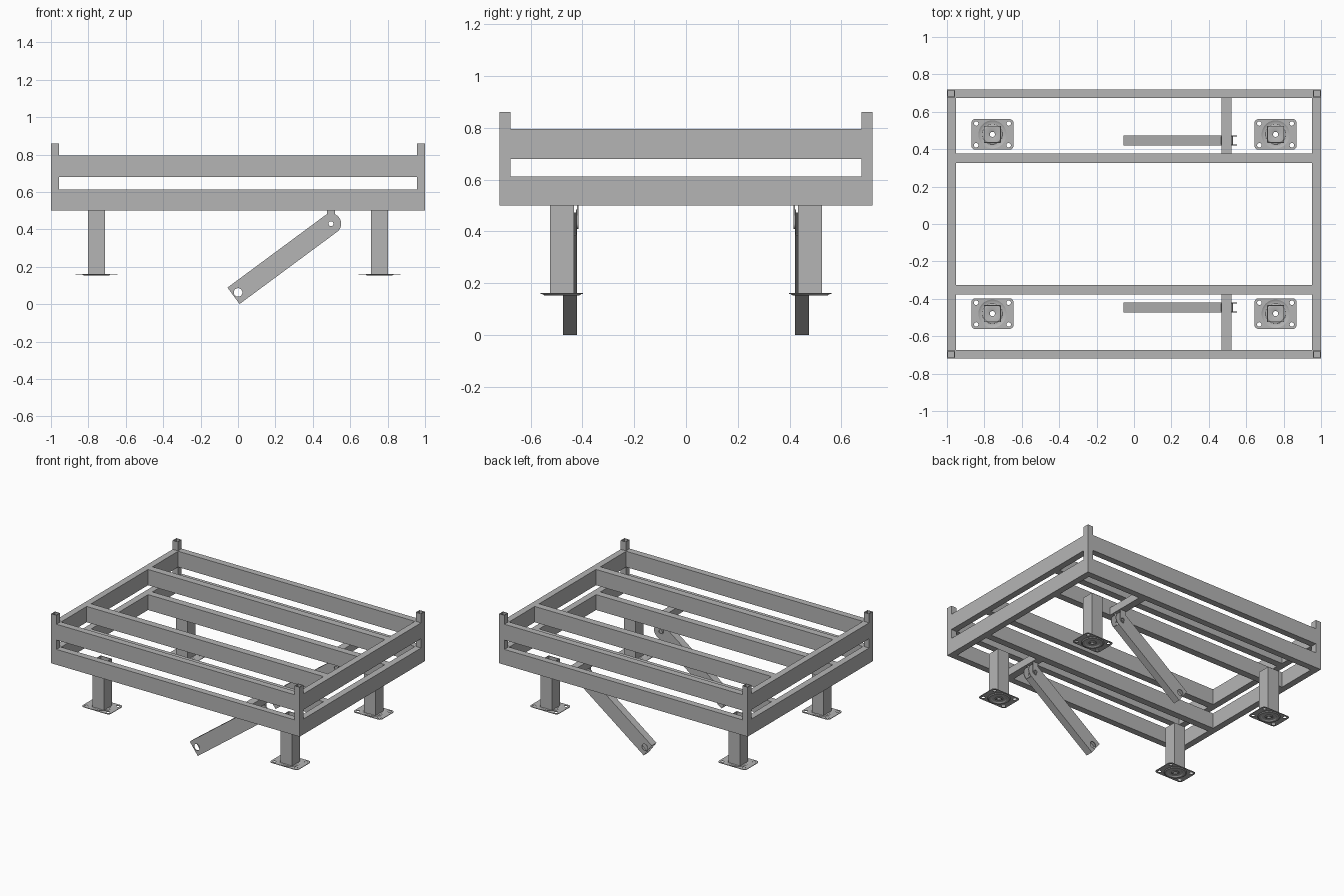
import bpy
import bmesh
from math import pi, cos, sin, radians
from mathutils import Matrix, Vector

old = bpy.data.objects.get("Cube")
if old:
    bpy.data.objects.remove(old, do_unlink=True)

steel = bpy.data.materials.new("steel grey")
steel.use_nodes = True
GREY = (0.46, 0.46, 0.46, 1)
steel.diffuse_color = GREY
steel.node_tree.nodes["Principled BSDF"].inputs["Base Color"].default_value = GREY
parts = []


def add(name, mesh):
    mesh.materials.clear()
    mesh.materials.append(steel)
    ob = bpy.data.objects.new(name, mesh)
    bpy.context.collection.objects.link(ob)
    parts.append(ob)
    return ob


def box(name, lo, hi, matrix=Matrix()):
    lo, hi = Vector(lo), Vector(hi)
    bm = bmesh.new()
    bmesh.ops.create_cube(bm, size=1)
    bmesh.ops.scale(bm, vec=hi - lo, verts=bm.verts)
    bmesh.ops.translate(bm, vec=(lo + hi) / 2, verts=bm.verts)
    bm.transform(matrix)
    mesh = bpy.data.meshes.new(name)
    bm.to_mesh(mesh)
    bm.free()
    return add(name, mesh)


def arc(r, start=0, end=2 * pi, centre=(0, 0), n=24, closed=True):
    count = n if closed else n + 1
    return [(centre[0] + r * cos(start + (end - start) * i / n),
             centre[1] + r * sin(start + (end - start) * i / n)) for i in range(count)]


def rect(w, h):
    return [(-w, -h), (w, -h), (w, h), (-w, h)]


def rounded(w, h, r):
    pts = []
    for i, (sx, sy) in enumerate([(1, 1), (-1, 1), (-1, -1), (1, -1)]):
        pts += arc(r, i * pi / 2, (i + 1) * pi / 2, (sx * (w - r), sy * (h - r)), 6, False)
    return pts


def plate(name, loops, thick, matrix):
    """Flat outline with holes, extruded evenly about its own plane."""
    cu = bpy.data.curves.new(name, 'CURVE')
    cu.dimensions = '2D'
    cu.fill_mode = 'BOTH'
    cu.extrude = thick / 2
    for pts in loops:
        sp = cu.splines.new('POLY')
        sp.points.add(len(pts) - 1)
        for p, (x, y) in zip(sp.points, pts):
            p.co = (x, y, 0, 1)
        sp.use_cyclic_u = True
    tmp = bpy.data.objects.new(name, cu)
    bpy.context.collection.objects.link(tmp)
    bpy.context.view_layer.update()
    graph = bpy.context.evaluated_depsgraph_get()
    mesh = bpy.data.meshes.new_from_object(tmp.evaluated_get(graph))
    bpy.data.objects.remove(tmp, do_unlink=True)
    bm = bmesh.new()
    bm.from_mesh(mesh)
    bmesh.ops.remove_doubles(bm, verts=bm.verts, dist=1e-5)
    bmesh.ops.recalc_face_normals(bm, faces=bm.faces)
    bm.transform(matrix)
    bm.to_mesh(mesh)
    bm.free()
    return add(name, mesh)


def tube(name, half, wall, x, y, z0, z1):
    return plate(name, [rect(half, half), rect(half - wall, half - wall)], z1 - z0,
                 Matrix.Translation((x, y, (z0 + z1) / 2)))


def dish(name, profile, x, y):
    """Ring turned about the vertical axis."""
    bm = bmesh.new()
    verts = [bm.verts.new((r, 0, z)) for r, z in profile]
    edges = [bm.edges.new((a, b)) for a, b in zip(verts, verts[1:] + verts[:1])]
    bmesh.ops.spin(bm, geom=verts + edges, cent=(0, 0, 0), axis=(0, 0, 1),
                   angle=2 * pi, steps=32, use_duplicate=False)
    bmesh.ops.remove_doubles(bm, verts=bm.verts, dist=1e-5)
    bmesh.ops.recalc_face_normals(bm, faces=bm.faces)
    bm.transform(Matrix.Translation((x, y, 0)))
    mesh = bpy.data.meshes.new(name)
    bm.to_mesh(mesh)
    bm.free()
    return add(name, mesh)


W, D, T = 1.0, 0.72, 0.047       # half length, half depth, rail thickness
SIDES = [(-1, "front"), (1, "back")]
ENDS = [(-1, "right"), (1, "left")]

# Two stacked frames of rails
for level, z0, z1 in [("lower", 0.5, 0.612), ("upper", 0.68, 0.795)]:
    for s, side in SIDES:
        for part, y0, y1, x in [("outer", D - T, D, W), ("inner", 0.327, 0.378, W - T)]:
            ya, yb = sorted((s * y0, s * y1))
            box(f"{level}_{side}_{part}_rail", (-x, ya, z0), (x, yb, z1))
    for e, end in ENDS:
        xa, xb = sorted((e * (W - T), e * W))
        box(f"{level}_{end}_end_rail", (xa, -D + T, z0), (xb, D - T, z1))

# Corner posts, legs and foot plates
POST = 0.0215
LEG_X, LEG_Y = 0.757, 0.479
foot_loops = [rounded(0.113, 0.082, 0.022), arc(0.075, n=32)]
foot_loops += [arc(0.012, centre=(sx * 0.087, sy * 0.058), n=16)
               for sx in (-1, 1) for sy in (-1, 1)]
foot_profile = [(0.075, 0.162), (0.075, 0.158), (0.068, 0.153), (0.052, 0.153),
                (0.046, 0.157), (0.026, 0.157), (0.021, 0.153), (0.014, 0.153),
                (0.014, 0.157), (0.023, 0.161), (0.048, 0.161), (0.054, 0.157),
                (0.066, 0.157)]
for s, side in SIDES:
    for e, end in ENDS:
        tag = f"{side}_{end}"
        px, py = e * (W - POST), s * (D - POST)
        tube(f"{tag}_spacer_post", POST, 0.005, px, py, 0.612, 0.68)
        tube(f"{tag}_top_post", POST, 0.005, px, py, 0.795, 0.86)
        lx, ly = e * LEG_X, s * LEG_Y
        tube(f"{tag}_leg", 0.046, 0.005, lx, ly, 0.16, 0.5)
        plate(f"{tag}_foot_plate", foot_loops, 0.004, Matrix.Translation((lx, ly, 0.16)))
        dish(f"{tag}_foot_dish", foot_profile, lx, ly)

# Cross beams, hanger brackets and swinging arms
TILT, HALF, LENGTH, WALL = radians(36.5), 0.0545, 0.648, 0.005
arm_loops = [[(-LENGTH, HALF), (-LENGTH, -HALF)]
             + arc(HALF, -pi / 2, pi / 2, closed=False),
             arc(0.014), arc(0.023, centre=(0.03 - LENGTH, 0))]
hanger_loops = [[(0.021, 0.07), (-0.021, 0.07)]
                + arc(0.021, pi, 2 * pi, n=16, closed=False), arc(0.013)]
upright = Matrix.Rotation(pi / 2, 4, 'X')
for s, side in SIDES:
    ya, yb = sorted((s * 0.378, s * (D - T)))
    box(f"{side}_cross_beam", (0.468, ya, 0.5), (0.522, yb, 0.556))
    pivot = Matrix.Translation((0.497, s * 0.447, 0.43))
    swing = pivot @ Matrix.Rotation(-TILT, 4, 'Y')
    for k, place in [(-1, "near"), (1, "far")]:
        plate(f"{side}_arm_{place}_cheek", arm_loops, WALL,
              swing @ Matrix.Translation((0, k * 0.0245, 0)) @ upright)
        plate(f"{side}_{place}_hanger", hanger_loops, WALL,
              pivot @ Matrix.Translation((0, k * 0.0297, 0)) @ upright)
        za, zb = sorted((k * HALF, k * (HALF - WALL)))
        box(f"{side}_arm_{place}_web", (-LENGTH, -0.022, za), (0, 0.022, zb), swing)

# Smooth round edges, keep corners sharp
for ob in bpy.context.selected_objects:
    ob.select_set(False)
for ob in parts:
    ob.select_set(True)
bpy.context.view_layer.objects.active = parts[0]
bpy.ops.object.shade_smooth_by_angle(angle=radians(30))
